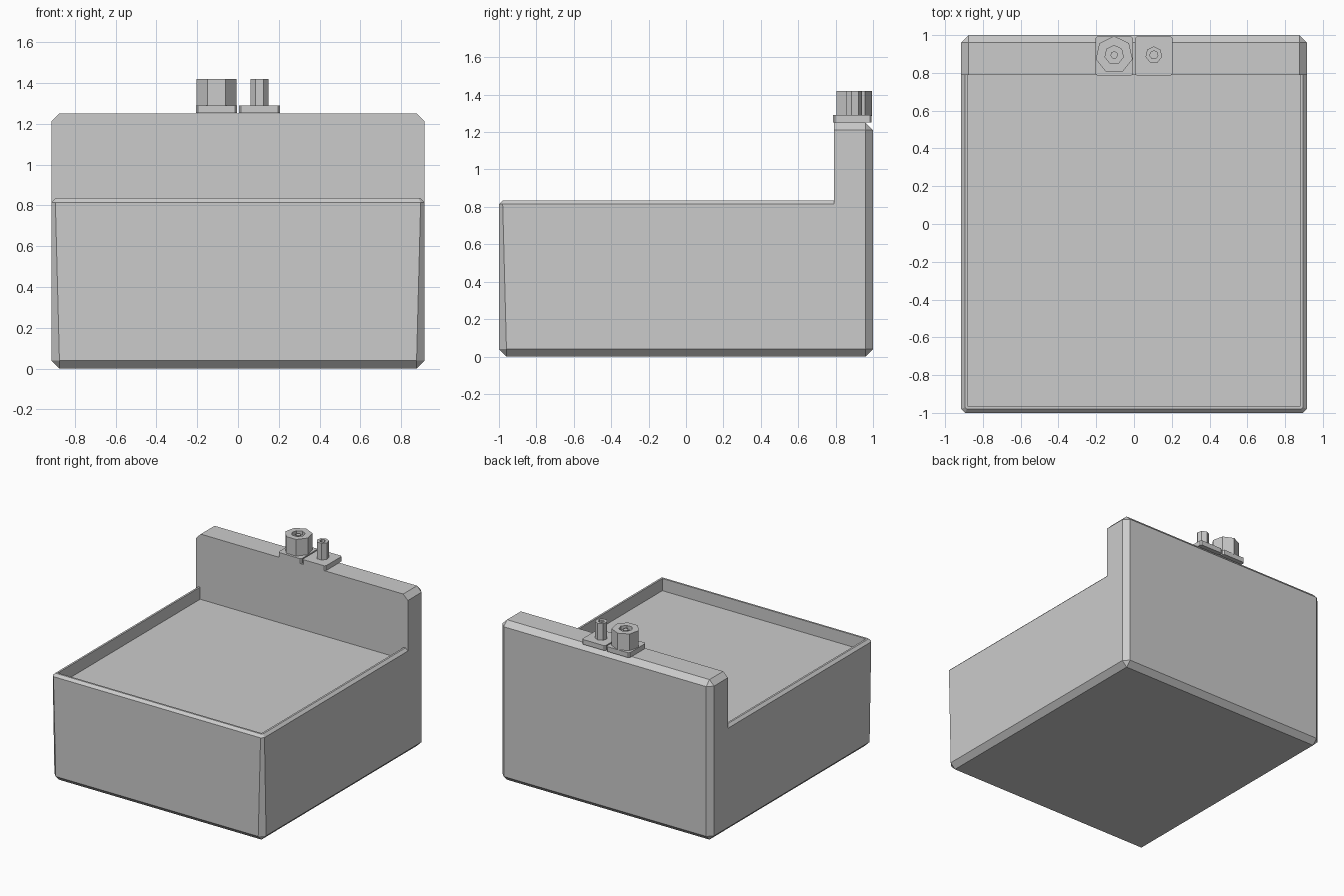
import bpy, bmesh
from math import sin, cos, tau

cube = bpy.data.objects.get("Cube")
if cube:
    bpy.data.objects.remove(cube, do_unlink=True)

# Single grey plastic material
GREY = (0.6, 0.6, 0.6, 1)
mat = bpy.data.materials.new("light_grey")
mat.use_nodes = True
mat.diffuse_color = GREY
mat.node_tree.nodes["Principled BSDF"].inputs["Base Color"].default_value = GREY


def rect(x0, x1, y0, y1, z, front=0, back=0):
    """Rectangle ring whose front and back corners are cut by the given amounts."""
    f, b = front, back
    return [(x0 + f, y0, z), (x1 - f, y0, z), (x1, y0 + f, z), (x1, y1 - b, z),
            (x1 - b, y1, z), (x0 + b, y1, z), (x0, y1 - b, z), (x0, y0 + f, z)]


def ring(cx, cy, r, z, sides=7):
    """Regular polygon ring with one corner towards the back."""
    return [(cx - r * sin(tau * i / sides), cy + r * cos(tau * i / sides), z)
            for i in range(sides)]


def loft(name, rings):
    """Skin successive rings, cap both ends and merge collapsed corners."""
    bm = bmesh.new()
    loops = [[bm.verts.new(p) for p in r] for r in rings]
    n = len(loops[0])
    for a, b in zip(loops, loops[1:]):
        for i in range(n):
            j = (i + 1) % n
            bm.faces.new((a[i], a[j], b[j], b[i]))
    bm.faces.new(loops[0][::-1])
    bm.faces.new(loops[-1])
    bmesh.ops.remove_doubles(bm, verts=bm.verts, dist=0.0005)
    bmesh.ops.recalc_face_normals(bm, faces=bm.faces)
    mesh = bpy.data.meshes.new(name)
    bm.to_mesh(mesh)
    bm.free()
    mesh.materials.append(mat)
    obj = bpy.data.objects.new(name, mesh)
    bpy.context.collection.objects.link(obj)
    return obj


W, C, R = 0.915, 0.04, 0.02      # half width, large chamfer, rim chamfer
RIM, TOP, WALL = 0.835, 1.25, 0.79

# Tray body: chamfered base, tapering front corners, rim and shallow recess
inner = W - 0.035
loft("tray_body", [
    rect(C - W, W - C, C - 1, 1 - C, 0),
    rect(-W, W, -1, 1, C, C, C),
    rect(-W, W, -1, 1, RIM - R, R, C),
    rect(R - W, W - R, R - 1, 1 - R, RIM, R / 2, C),
    rect(-inner, inner, -0.965, WALL, RIM),
    rect(-inner, inner, -0.965, WALL, RIM - 0.095),
])

# Raised back wall, chamfered on the back and top side edges
loft("back_wall", [
    rect(-W, W, WALL, 1, RIM - R, 0, C),
    rect(-W, W, WALL, 1, TOP - C, 0, C),
    rect(C - W, W - C, WALL, 1 - C, TOP),
])

# Two connectors, each a plate with a seven-sided socket and a centre pin
PLATE = TOP + 0.04
SOCKET = 1.42
for side, cx, outer, hole, pin in (("right", -0.105, 0.1, 0.05, 0.02),
                                   ("left", 0.105, 0.045, 0.022, 0)):
    x0, x1 = sorted((cx - 0.1, cx + 0.1))
    loft(side + "_connector_plate", [
        rect(x0, x1, WALL - 0.004, 0.993, z, 0.01, 0.01) for z in (TOP + 0.002, PLATE)])
    cy = 0.895
    loft(side + "_socket", [
        ring(cx, cy, outer, PLATE - 0.005), ring(cx, cy, outer, SOCKET),
        ring(cx, cy, hole, SOCKET), ring(cx, cy, hole, SOCKET - 0.03)])
    if pin:
        loft(side + "_socket_pin", [
            ring(cx, cy, pin, SOCKET - 0.035), ring(cx, cy, pin, SOCKET - 0.008)])
